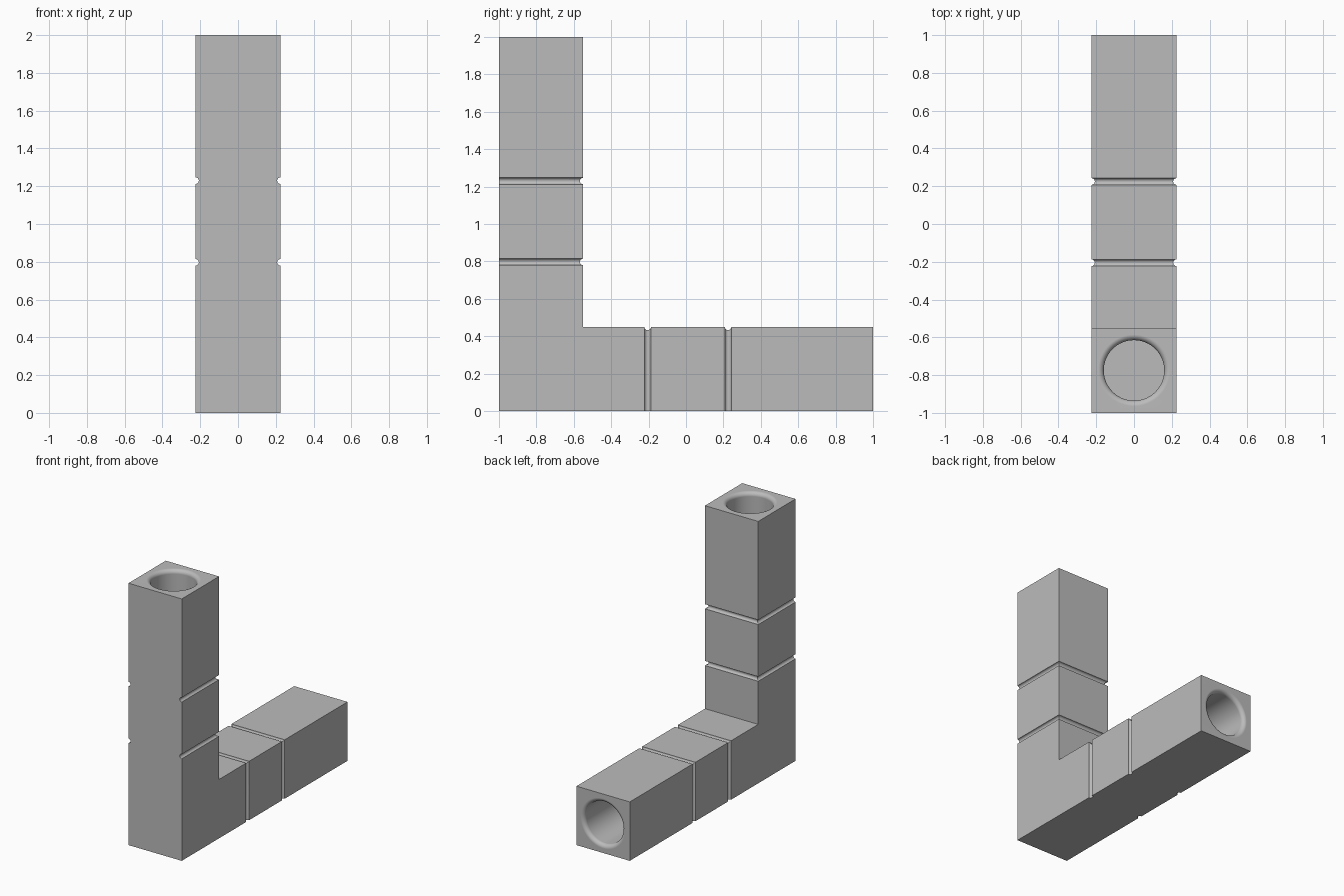
import bpy, bmesh, math
from mathutils import Matrix, Vector

if "Cube" in bpy.data.objects:
    bpy.data.objects.remove(bpy.data.objects["Cube"], do_unlink=True)

HALF = 0.225          # half width of the square bar
ARM = 2 * HALF        # bar thickness
GROOVE = 0.0175       # groove radius
BORE, LIP, DEPTH = 0.16, 0.03, 0.6

grey = bpy.data.materials.new("plain grey")
grey.use_nodes = True
colour = (0.5, 0.5, 0.5, 1)
grey.diffuse_color = colour
grey.node_tree.nodes["Principled BSDF"].inputs["Base Color"].default_value = colour


def make_object(name, bm):
    bmesh.ops.recalc_face_normals(bm, faces=bm.faces)
    mesh = bpy.data.meshes.new(name)
    bm.to_mesh(mesh)
    bm.free()
    mesh.materials.append(grey)
    obj = bpy.data.objects.new(name, mesh)
    bpy.context.collection.objects.link(obj)
    return obj


def groove_rod(start, end):
    """Round rod that cuts a half-round groove."""
    start, end = Vector(start), Vector(end)
    axis = end - start
    turn = axis.to_track_quat('Z', 'Y').to_matrix().to_4x4()
    bm = bmesh.new()
    bmesh.ops.create_cone(bm, cap_ends=True, segments=24, radius1=GROOVE,
                          radius2=GROOVE, depth=axis.length,
                          matrix=Matrix.Translation((start + end) / 2) @ turn)
    return make_object("groove_cutter", bm)


def bore_cutter(matrix):
    """Blind round bore with a rounded lip, opening along +z."""
    profile = [(0, -DEPTH), (BORE, -DEPTH)]
    steps = 8
    for i in range(steps + 1):
        a = math.pi / 2 * i / steps
        profile.append((BORE + LIP * (1 - math.cos(a)), LIP * (math.sin(a) - 1)))
    profile += [(BORE + LIP, 0.05), (0, 0.05)]
    bm = bmesh.new()
    verts = [bm.verts.new((r, 0, z)) for r, z in profile]
    edges = [bm.edges.new(pair) for pair in zip(verts, verts[1:])]
    bmesh.ops.spin(bm, geom=verts + edges, cent=(0, 0, 0), axis=(0, 0, 1),
                   angle=2 * math.pi, steps=64)
    bmesh.ops.remove_doubles(bm, verts=bm.verts, dist=0.0001)
    bm.transform(matrix)
    return make_object("bore_cutter", bm)


# L-shaped body, extruded across x
inner = ARM - 1
outline = [(-1, 0), (1, 0), (1, ARM), (inner, ARM), (inner, 2), (-1, 2)]
bm = bmesh.new()
face = bm.faces.new([bm.verts.new((-HALF, y, z)) for y, z in outline])
side = bmesh.ops.extrude_face_region(bm, geom=[face])["geom"]
bmesh.ops.translate(bm, vec=(ARM, 0, 0),
                    verts=[g for g in side if isinstance(g, bmesh.types.BMVert)])
body = make_object("corner_bar", bm)

# Grooves on the two sides and the inner face of each arm
cutters = []
for z in (0.797, 1.23):
    cutters.append(groove_rod((-0.3, inner, z), (0.3, inner, z)))
    cutters += [groove_rod((x, -1.1, z), (x, inner + 0.1, z)) for x in (-HALF, HALF)]
for y in (-0.205, 0.225):
    cutters.append(groove_rod((-0.3, y, ARM), (0.3, y, ARM)))
    cutters += [groove_rod((x, y, -0.1), (x, y, ARM + 0.1)) for x in (-HALF, HALF)]

# Bores in the top end and the back end
cutters.append(bore_cutter(Matrix.Translation((0, HALF - 1, 2))))
cutters.append(bore_cutter(Matrix.Translation((0, 1, HALF))
                           @ Matrix.Rotation(-math.pi / 2, 4, 'X')))

bpy.ops.object.select_all(action='DESELECT')
body.select_set(True)
bpy.context.view_layer.objects.active = body
for cutter in cutters:
    cut = body.modifiers.new("cut", 'BOOLEAN')
    cut.operation = 'DIFFERENCE'
    cut.solver = 'EXACT'
    cut.object = cutter
    bpy.ops.object.modifier_apply(modifier=cut.name)
    bpy.data.objects.remove(cutter, do_unlink=True)

# Smooth bores and grooves, crisp bar edges
bpy.ops.object.shade_smooth_by_angle(angle=math.radians(30))
normals = body.modifiers.new("flat faces", 'WEIGHTED_NORMAL')
normals.keep_sharp = True
